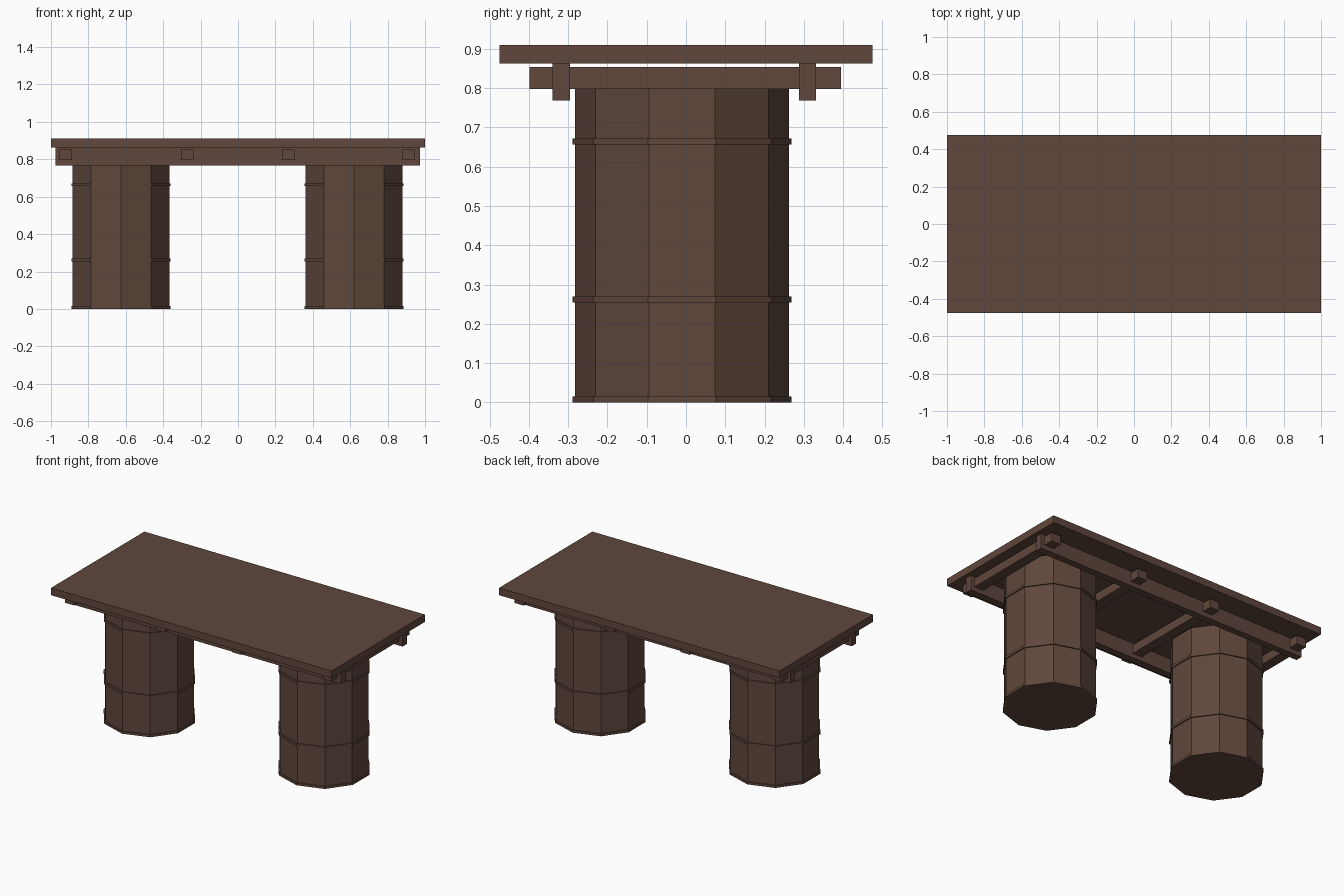
import bpy, math

if "Cube" in bpy.data.objects:
    bpy.data.objects.remove(bpy.data.objects["Cube"])

wood = bpy.data.materials.new("dark brown wood")
wood.diffuse_color = (0.115, 0.063, 0.045, 1)
wood.use_nodes = True
wood.node_tree.nodes["Principled BSDF"].inputs["Base Color"].default_value = wood.diffuse_color


def box(name, lo, hi):
    bpy.ops.mesh.primitive_cube_add(size=1, location=[(a + b) / 2 for a, b in zip(lo, hi)])
    o = bpy.context.object
    o.name = name
    o.scale = [b - a for a, b in zip(lo, hi)]
    bpy.ops.object.transform_apply(location=False, rotation=False, scale=True)
    o.data.materials.append(wood)


def drum(name, x, radius, z0, z1):
    # ten-sided cylinder with a corner pointing to the front
    bpy.ops.mesh.primitive_cylinder_add(vertices=10, radius=radius, depth=z1 - z0,
                                        location=(x, -0.01, (z0 + z1) / 2))
    o = bpy.context.object
    o.name = name
    o.data.materials.append(wood)


# table top
box("table_top", (-1, -0.475, 0.863), (1, 0.475, 0.91))

# long rails under the top
box("front_rail", (-0.975, -0.34, 0.768), (0.972, -0.295, 0.864))
box("back_rail", (-0.975, 0.287, 0.768), (0.972, 0.331, 0.864))

# cross beams passing through the rails
for i, x in enumerate((-0.921, -0.272, 0.268, 0.913)):
    box(f"cross_beam_{i + 1}", (x - 0.033, -0.398, 0.797), (x + 0.033, 0.395, 0.853))

# barrel legs with hoops
for side, x in (("left", -0.625), ("right", 0.62)):
    drum(f"{side}_barrel", x, 0.272, 0, 0.85)
    for i, (z0, z1) in enumerate(((0, 0.015), (0.254, 0.269), (0.656, 0.671))):
        drum(f"{side}_hoop_{i + 1}", x, 0.279, z0, z1)
